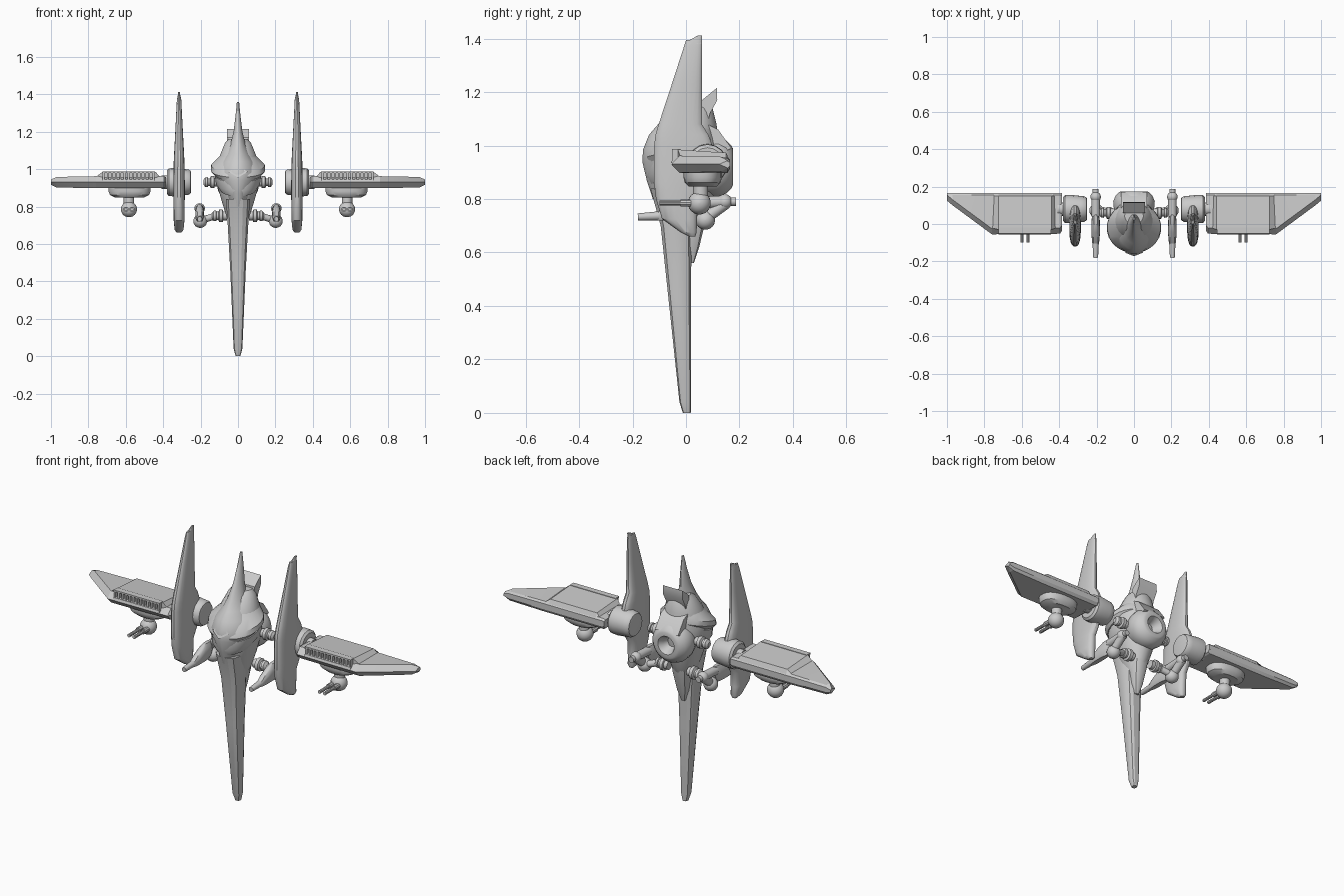
import bpy, bmesh, math
from mathutils import Vector


def finish(name, bm, mirror=False, angle=32):
    bmesh.ops.remove_doubles(bm, verts=bm.verts, dist=1e-5)
    bmesh.ops.recalc_face_normals(bm, faces=bm.faces)
    for f in bm.faces:
        f.smooth = True
    for e in bm.edges:
        e.smooth = len(e.link_faces) == 2 and e.calc_face_angle(0) < math.radians(angle)
    me = bpy.data.meshes.new(name)
    bm.to_mesh(me)
    bm.free()
    ob = bpy.data.objects.new(name, me)
    bpy.context.collection.objects.link(ob)
    if mirror:
        ob.modifiers.new("mirror", 'MIRROR').use_axis[0] = True
    return ob


def skin(name, rings, mirror=False, angle=32):
    """Closed surface through equal-length rings of points."""
    bm = bmesh.new()
    vs = [[bm.verts.new(p) for p in r] for r in rings]
    n = len(rings[0])
    for a, b in zip(vs, vs[1:]):
        for i in range(n):
            j = (i + 1) % n
            bm.faces.new((a[i], a[j], b[j], b[i]))
    bm.faces.new(vs[0])
    bm.faces.new(vs[-1])
    return finish(name, bm, mirror, angle)


def loft(name, rows, cx=0, n=24, power=2.0, tilt=0, mirror=False, angle=32):
    """Rows of (z, half width, front y, back y), superellipse sections."""
    rings = []
    for z, hx, yf, yb in rows:
        ring = []
        for i in range(n):
            t = math.tau * (i + .5) / n
            c, s = math.cos(t), math.sin(t)
            x = math.copysign(abs(c) ** (2 / power), c) * hx
            y = (yf + yb) / 2 + math.copysign(abs(s) ** (2 / power), s) * (yb - yf) / 2
            ring.append((cx + x, y, z + tilt * (y - yf)))
        rings.append(ring)
    return skin(name, rings, mirror, angle)


def lathe(name, origin, axis, profile, n=24, mirror=False):
    """Profile of (distance along axis, radius)."""
    d = Vector(axis).normalized()
    u = d.orthogonal().normalized()
    w = d.cross(u)
    o = Vector(origin)
    rings = [[o + d * h + (u * math.cos(math.tau * i / n) + w * math.sin(math.tau * i / n)) * max(r, .0005)
              for i in range(n)] for h, r in profile]
    return skin(name, rings, mirror)


def rod(name, a, b, r, r2=None, n=16, mirror=True):
    d = Vector(b) - Vector(a)
    return lathe(name, a, d, [(0, r), (d.length, r if r2 is None else r2)], n, mirror)


def ball(name, c, r, mirror=True):
    prof = [(-r * math.cos(math.pi * i / 12), r * math.sin(math.pi * i / 12)) for i in range(13)]
    return lathe(name, c, (1, 0, 0), prof, 20, mirror)


def prism(name, yz, x0, x1, inset=0, mirror=False):
    rings = [[(x, y, z) for y, z in yz] for x in (x0, x1)]
    return skin(name, rings, mirror)


# Long lower spike and its rear keel
loft("spike", [(0, .013, -.012, .018), (.04, .024, -.025, .02), (.45, .042, -.069, .02),
               (.7, .056, -.096, .022), (.84, .066, -.135, .03)], n=12, power=3, angle=25)
loft("rear_keel", [(.56, .012, .005, .03), (.62, .03, -.01, .05), (.72, .045, -.03, .075),
                   (.80, .05, -.03, .09)], n=12, power=3)

# Main body, tilted collar plates and front hood
loft("body", [(.68, .035, -.04, .05), (.74, .06, -.07, .08), (.82, .085, -.10, .11), (.9, .108, -.12, .125),
              (1.0, .125, -.11, .125), (1.08, .095, -.075, .115), (1.14, .07, -.03, .1), (1.16, .05, 0, .085)])
loft("lower_collar", [(.855, .095, -.135, .1), (.885, .118, -.148, .115), (.93, .125, -.145, .11),
                      (.955, .1, -.12, .09)], tilt=.28)
loft("upper_collar", [(.935, .125, -.15, .1), (.955, .146, -.155, .115), (.985, .144, -.143, .11),
                      (1.03, .105, -.11, .1), (1.07, .075, -.08, .09)], tilt=.28)
loft("hood", [(.80, .038, -.125, 0), (.87, .064, -.148, .02), (.94, .098, -.165, .03), (.985, .108, -.162, .04),
              (1.04, .085, -.14, .05), (1.08, .062, -.105, .055), (1.13, .042, -.072, .055), (1.2, .024, -.035, .05),
              (1.28, .014, -.005, .045), (1.36, .006, .02, .035)], n=20, power=1.7)
skin("brow_plate", [[(s * .001 + x, y, z) for x, y, z in
     ((-.05, -.152, .985), (0, -.172, .955), (.05, -.152, .985), (0, -.14, 1.02))] for s in (0, 1)])

# Rear thruster and top tail plate
lathe("thruster", (0, 0, .92), (0, 1, 0), [(.03, .09), (.08, .108), (.12, .112), (.15, .1), (.17, .08), (.175, .07),
      (.175, .05), (.15, .035), (.12, .025), (.12, 0)], 28)
prism("rear_block", [(.04, 1.1), (.12, 1.06), (.17, .99), (.1, .95), (.04, .95)], -.07, .07)
prism("tail_plate", [(.06, 1.17), (.115, 1.215), (.117, 1.17), (.09, 1.12), (.075, 1.06), (.05, 1.06)], -.06, .06)

# Side joints on the body
for z, x, r, y in ((.93, .105, .032, .06), (.75, .06, .034, .06)):
    lathe("body_joint", (x, y, z), (1, 0, 0),
          [(0, r * .7), (.02, r * .7), (.022, r), (.04, r), (.045, r * .65), (.055, r * .65), (.057, r * .85),
           (.07, r * .8), (.08, r * .4)], 16, True)

# Jointed arms carrying forward guns
rod("upper_arm", (.12, .06, .75), (.2, .08, .725), .018)
ball("elbow", (.202, .072, .722), .037)
rod("forearm", (.205, .075, .73), (.205, .15, .785), .022)
ball("wrist", (.205, .145, .79), .028)
rod("wrist_cap", (.205, .15, .79), (.205, .187, .79), .016)
rod("gun_rear", (.205, .14, .79), (.205, .04, .785), .023)
loft("gun_shell", [(.72, .014, -.11, .03), (.735, .022, -.13, .05), (.765, .024, -.09, .06),
                   (.79, .02, -.045, .06), (.81, .01, -.01, .05)], cx=.205, n=14, power=2.6, mirror=True)
rod("gun_barrel", (.205, -.08, .738), (.205, -.18, .733), .018, .013)

# Tall side fins with hubs
loft("side_fin", [(.66, .012, .01, .035), (.675, .024, -.02, .04), (.725, .029, -.09, .042), (.8, .03, -.113, .045),
                  (.86, .031, -.12, .08), (.9, .031, -.121, .1), (1.0, .03, -.12, .1), (1.04, .029, -.115, .085),
                  (1.08, .027, -.103, .06), (1.25, .018, -.047, .06), (1.37, .012, -.008, .06), (1.395, .007, .0, .06)],
     cx=.315, n=20, power=2.6, tilt=.3 * 0, mirror=True)
loft("fin_tip", [(1.38, .01, -.003, .06), (1.39, .007, .005, .06), (1.412, .005, .045, .06)], cx=.315, n=12,
     power=3, mirror=True)
lathe("fin_hub", (0, .08, .93), (1, 0, 0), [(.25, .045), (.253, .06), (.265, .068), (.285, .07), (.34, .076),
      (.37, .074), (.38, .062), (.38, .036), (.41, .036)], 16, True)

# Swept wings
def wing_ring(x, lead, t):
    return [(x, lead, .93), (x, lead + .03, .93 + t), (x, .155, .93 + t * .8), (x, .165, .93 + t * .5),
            (x, .165, .93 - t * .5), (x, .155, .93 - t), (x, lead + .03, .93 - t)]

skin("wing", [wing_ring(x, l, t) for x, l, t in
     ((.385, -.035, .026), (.395, -.052, .032), (.76, -.055, .032), (.97, .1, .028), (1.0, .125, .014))], True, 20)

# Raised wing housing with its row of vents
skin("wing_housing", [[(x, y, z) for y, z in ((f, .95), (f, zt), (.15, zt - .012), (.163, .945))]
     for x, f, zt in ((.415, -.02, .955), (.44, -.03, .985), (.725, -.03, .985), (.765, -.02, .955))], True, 20)
prism("vent_lip", [(-.052, .978), (-.052, .987), (-.02, .987), (-.02, .978)], .445, .725, mirror=True)
prism("vent_sill", [(-.056, .934), (-.052, .945), (-.02, .955), (-.02, .934)], .445, .725, mirror=True)
for i in range(13):
    x = .447 + i * .0222
    prism("vent_bar", [(-.05, .942), (-.05, .98), (-.025, .98), (-.025, .942)], x, x + .01, mirror=True)

# Turrets hung below the wings
loft("turret_mount", [(.905, .112, -.01, .135), (.88, .113, -.01, .135), (.862, .105, -.005, .13),
                      (.847, .075, .01, .115)], cx=.58, n=24, power=2.4, mirror=True)
rod("turret_neck", (.583, .055, .86), (.583, .055, .79), .028)
ball("turret_ball", (.583, .05, .785), .043)
for dx in (-.016, .016):
    rod("turret_barrel", (.583 + dx, .03, .785), (.583 + dx, -.1, .785), .009, n=10)
    rod("barrel_sleeve", (.583 + dx, .02, .785), (.583 + dx, -.02, .785), .014, n=10)
